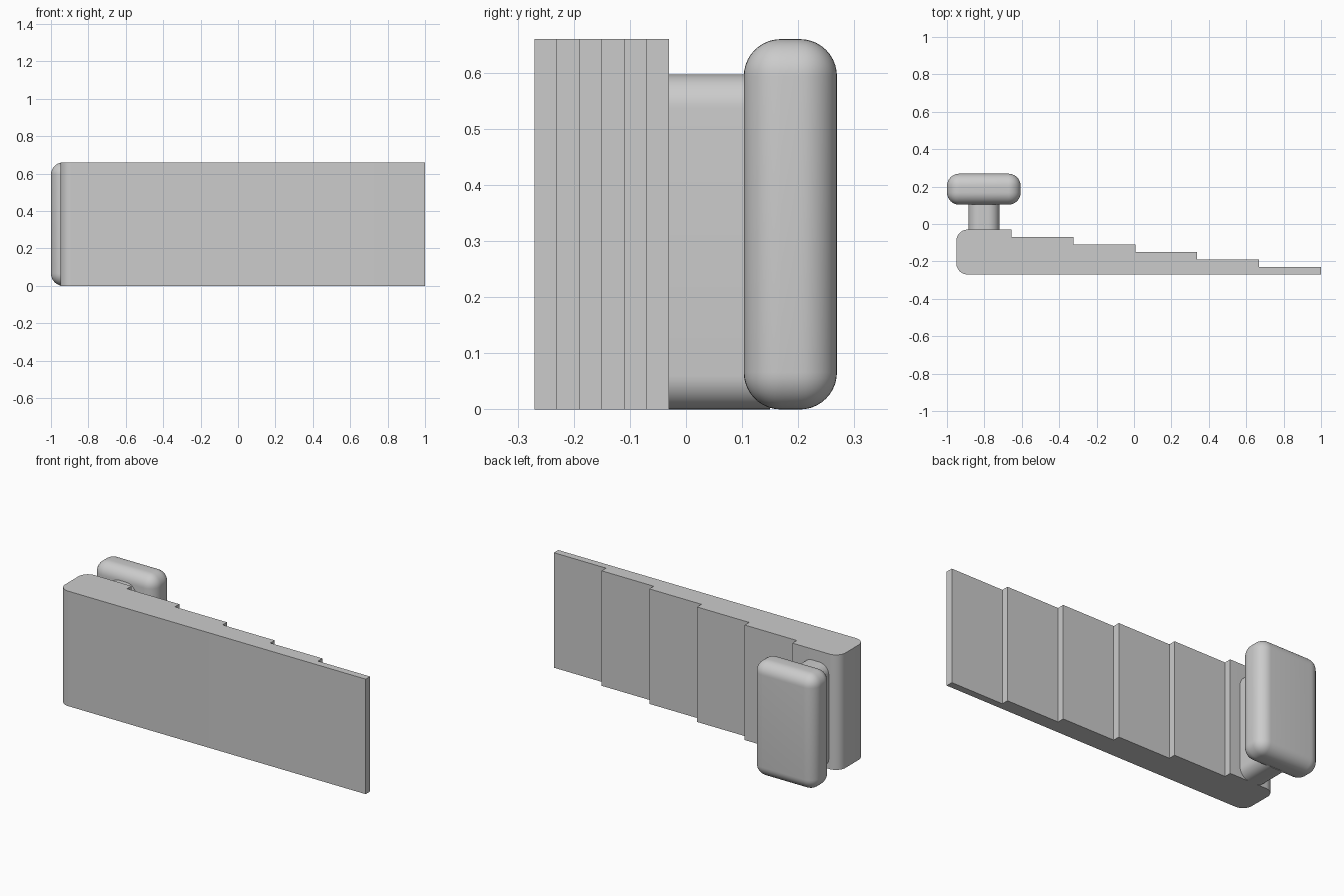
import bpy
import bmesh
from math import pi, cos, sin
from mathutils import Vector, Matrix

cube = bpy.data.objects.get("Cube")
if cube:
    bpy.data.objects.remove(cube, do_unlink=True)

HEIGHT = 0.66

grey = bpy.data.materials.new("light grey")
grey.use_nodes = True
grey.diffuse_color = (0.6, 0.6, 0.6, 1)
grey.node_tree.nodes["Principled BSDF"].inputs["Base Color"].default_value = grey.diffuse_color


def finish(name, bm):
    bmesh.ops.recalc_face_normals(bm, faces=bm.faces)
    mesh = bpy.data.meshes.new(name)
    bm.to_mesh(mesh)
    bm.free()
    mesh.materials.append(grey)
    obj = bpy.data.objects.new(name, mesh)
    bpy.context.collection.objects.link(obj)
    bpy.ops.object.select_all(action='DESELECT')
    bpy.context.view_layer.objects.active = obj
    obj.select_set(True)
    bpy.ops.object.shade_smooth_by_angle(angle=pi / 6)
    return obj


def arc(cx, cy, r, start, end, steps=10):
    angles = [start + (end - start) * i / steps for i in range(steps + 1)]
    return [(cx + r * cos(a), cy + r * sin(a)) for a in angles]


def extrude(name, outline, to_point, offset):
    bm = bmesh.new()
    face = bm.faces.new([bm.verts.new(to_point(p)) for p in outline])
    moved = bmesh.ops.extrude_face_region(bm, geom=[face])["geom"]
    verts = [g for g in moved if isinstance(g, bmesh.types.BMVert)]
    bmesh.ops.translate(bm, verts=verts, vec=offset)
    return finish(name, bm)


# Stepped wedge: rounded thick end, five equal steps down to the thin end
front, back, left_end, r = -0.27, -0.03, -0.95, 0.06
outline = arc(left_end + r, back - r, r, pi, pi / 2)
for i in range(6):
    x, y = -0.655 + 0.331 * i, back - 0.04 * i
    if i:
        outline.append((x - 0.331, y))
    outline.append((x, y))
outline.append((1.0, front))
outline += arc(left_end + r, front + r, r, 1.5 * pi, pi)[:-1]
extrude("stepped_body", outline, lambda p: (p[0], p[1], 0), (0, 0, HEIGHT))

# Neck joining the body to the grip, a rounded slot section
cx, half, top, r = -0.803, 0.083, 0.597, 0.06
section = []
for i, (sx, z) in enumerate([(1, top - r), (-1, top - r), (-1, r), (1, r)]):
    section += arc(cx + sx * (half - r), z, r, i * pi / 2, (i + 1) * pi / 2)
extrude("neck", section, lambda p: (p[0], -0.05, p[1]), (0, 0.2, 0))

# Grip pad with every edge rounded
bm = bmesh.new()
bmesh.ops.create_cube(bm, size=1, matrix=Matrix.LocRotScale(
    Vector((-0.803, 0.186, HEIGHT / 2)), None, Vector((0.394, 0.166, HEIGHT))))
bmesh.ops.bevel(bm, geom=bm.edges[:], offset=0.066, segments=10,
                profile=0.5, affect='EDGES')
finish("grip", bm)
